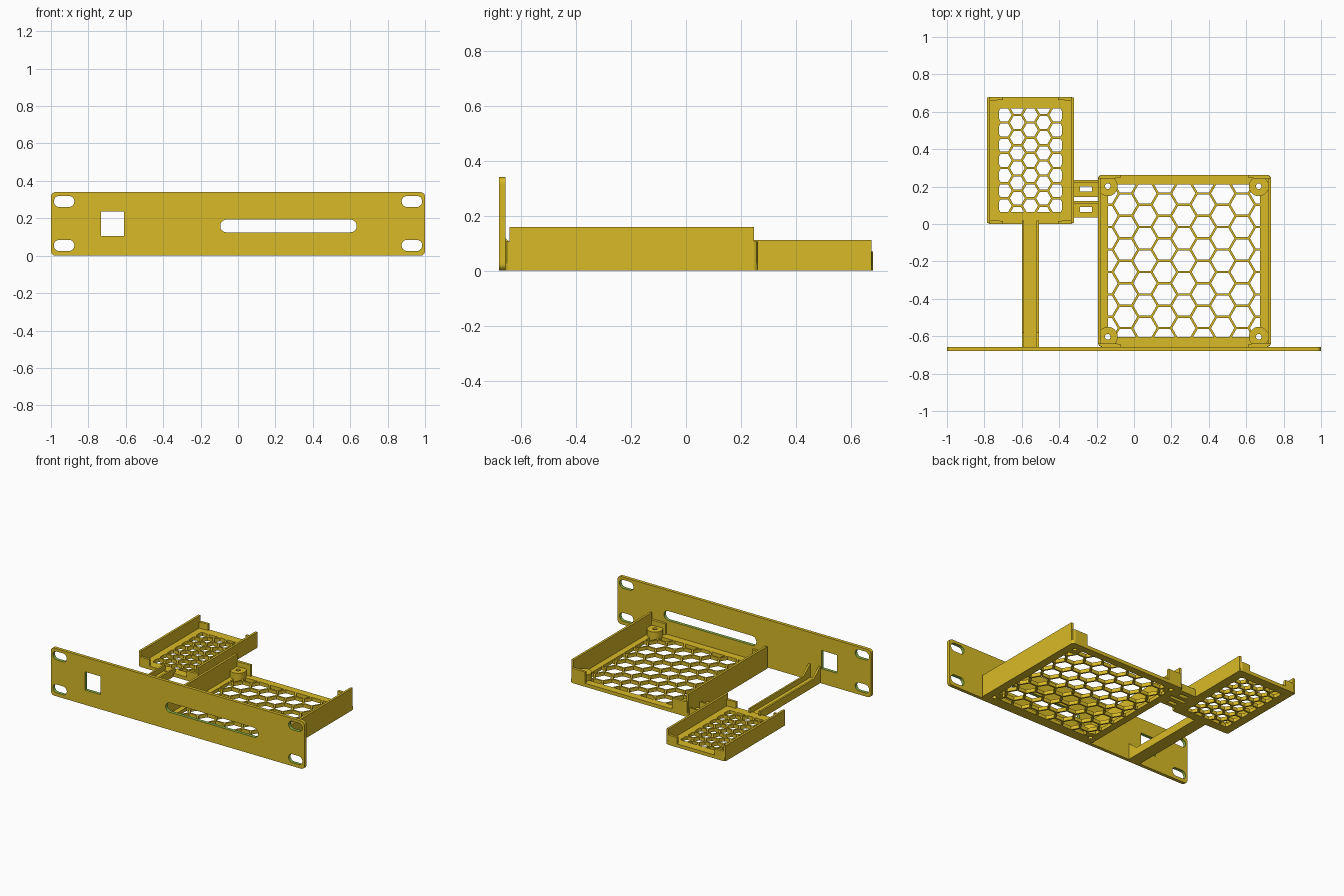
import bpy, bmesh, math
from mathutils import Matrix

if "Cube" in bpy.data.objects:
    bpy.data.objects.remove(bpy.data.objects["Cube"])

gold = bpy.data.materials.new("gold plastic")
gold.diffuse_color = (0.69, 0.495, 0.02, 1)
gold.use_nodes = True
gold.node_tree.nodes["Principled BSDF"].inputs["Base Color"].default_value = gold.diffuse_color
green = bpy.data.materials.new("green cut edge")
green.diffuse_color = (0.25, 0.44, 0.06, 1)
green.use_nodes = True
green.node_tree.nodes["Principled BSDF"].inputs["Base Color"].default_value = green.diffuse_color


def prism(name, outlines, lo, hi, upright=False):
    """Extrude closed 2D outlines along z, or along y when upright (outline in x, z)."""
    bm = bmesh.new()
    for pts in outlines:
        low = [bm.verts.new((a, lo, b) if upright else (a, b, lo)) for a, b in pts]
        top = [bm.verts.new((a, hi, b) if upright else (a, b, hi)) for a, b in pts]
        bm.faces.new(low)
        bm.faces.new(top)
        for i in range(len(pts)):
            j = (i + 1) % len(pts)
            bm.faces.new((low[i], low[j], top[j], top[i]))
    bmesh.ops.recalc_face_normals(bm, faces=bm.faces)
    me = bpy.data.meshes.new(name)
    bm.to_mesh(me)
    bm.free()
    me.materials.append(gold)
    ob = bpy.data.objects.new(name, me)
    bpy.context.collection.objects.link(ob)
    return ob


def rounded(x0, x1, y0, y1, r=0.0, n=6):
    if r == 0:
        return [(x0, y0), (x1, y0), (x1, y1), (x0, y1)]
    pts = []
    for k, (cx, cy) in enumerate([(x1 - r, y1 - r), (x0 + r, y1 - r), (x0 + r, y0 + r), (x1 - r, y0 + r)]):
        for i in range(n + 1):
            a = math.pi / 2 * (k + i / n)
            pts.append((cx + r * math.cos(a), cy + r * math.sin(a)))
    return pts


def circle(x, y, r, n=24):
    return [(x + r * math.cos(2 * math.pi * i / n), y + r * math.sin(2 * math.pi * i / n)) for i in range(n)]


def clip(pts, x0, x1, y0, y1):
    """Trim a convex outline to a rectangle."""
    for axis, lim, s in ((0, x0, 1), (0, x1, -1), (1, y0, 1), (1, y1, -1)):
        out = []
        for i, p in enumerate(pts):
            q = pts[(i + 1) % len(pts)]
            dp, dq = s * (p[axis] - lim), s * (q[axis] - lim)
            if dp >= 0:
                out.append(p)
            if dp * dq < 0:
                t = dp / (dp - dq)
                out.append((p[0] + t * (q[0] - p[0]), p[1] + t * (q[1] - p[1])))
        pts = out
    return pts


def honeycomb(area, start, pitch, web):
    """Flat-topped hexagons clipped to an opening."""
    cells = []
    r = (pitch - web) / math.sqrt(3)
    for i in range(-12, 13):
        for j in range(-12, 13):
            cx = start[0] + i * pitch * math.sqrt(3) / 2
            cy = start[1] + (j + 0.5 * (i % 2)) * pitch
            c = clip(circle(cx, cy, r, 6), *area)
            if len(c) > 2 and max(p[0] for p in c) - min(p[0] for p in c) > 0.004 \
                    and max(p[1] for p in c) - min(p[1] for p in c) > 0.004:
                cells.append(c)
    return cells


def cut(ob, cutter, edge=None):
    """Subtract the cutter; the new inner faces can take their own colour."""
    if edge:
        ob.data.materials.append(edge)
        cutter.data.materials.append(edge)
        for f in cutter.data.polygons:
            f.material_index = 1
    m = ob.modifiers.new("cut", 'BOOLEAN')
    m.operation, m.solver, m.object = 'DIFFERENCE', 'EXACT', cutter
    cutter.hide_render = True
    cutter.hide_viewport = True


# Front panel with ear slots, square port and long window
panel = prism("front_panel", [rounded(-1, 1, 0, 0.34, 0.025)], -0.68, -0.657, True)
slots = [rounded(s * 0.93 - 0.055, s * 0.93 + 0.055, z - 0.03, z + 0.03, 0.0299) for s in (-1, 1) for z in (0.055, 0.29)]
slots += [rounded(-0.732, -0.61, 0.105, 0.235), rounded(-0.095, 0.635, 0.125, 0.193, 0.0339)]
cut(panel, prism("panel_cutter", slots, -0.75, -0.6, True), green)


def tray(name, x0, x1, y0, y1, wall_h, lip_h, lip, ends, opening, pitch, web, holes=()):
    floor = prism(name + "_floor", [rounded(x0, x1, y0, y1, 0.02)], 0, 0.025)
    centre = ((opening[0] + opening[1]) / 2, (opening[2] + opening[3]) / 2)
    cut(floor, prism(name + "_mesh_cutter", honeycomb(opening, centre, pitch, web), -0.1, 0.2))
    if holes:
        cut(floor, prism(name + "_hole_cutter", [circle(x, y, 0.0155) for x, y in holes], -0.1, 0.2))
    t = 0.016
    # Side walls
    for side, a in (("left", x0), ("right", x1 - t)):
        prism(f"{name}_{side}_wall", [rounded(a, a + t, y0 + ends, y1 - ends)], 0, wall_h)
    # Corner lips that hold the device in place
    for i, (xa, s) in enumerate(((x0, 1), (x1, -1))):
        for j, (ya, u) in enumerate(((y0, 1), (y1, -1))):
            pts = [(0, 0.02), (0.006, 0.006), (0.02, 0), (lip, 0), (lip, 0.016), (0, 0.022)]
            prism(f"{name}_lip_{i}{j}", [[(xa + s * p, ya + u * q) for p, q in pts]], 0, lip_h)


posts = [(x, y) for x in (-0.14, 0.667) for y in (-0.603, 0.202)]
tray("large_tray", -0.192, 0.732, -0.657, 0.262, 0.158, 0.105, 0.12, 0.015,
     (-0.14, 0.673, -0.603, 0.21), 0.12, 0.012, posts)
tray("small_tray", -0.785, -0.32, 0.0, 0.68, 0.111, 0.07, 0.085, 0.005,
     (-0.722, -0.385, 0.063, 0.617), 0.081, 0.012)

# Screw posts on the large tray
for i, (x, y) in enumerate(posts):
    post = prism(f"screw_post_{i}", [circle(x, y, 0.053, 32)], 0.001, 0.07)
    cut(post, prism(f"post_cutter_{i}", [circle(x, y, 0.015)], -0.1, 0.2))

# Support arm with side ribs that rise towards the panel
prism("arm_floor", [rounded(-0.6, -0.508, -0.66, 0.01)], 0, 0.02)
for i, x in enumerate((-0.6, -0.521)):
    rib = prism(f"arm_rib_{i}", [[(-0.66, 0), (0.02, 0), (0.02, 0.055), (-0.58, 0.055), (-0.66, 0.12)]], x, x + 0.013, True)
    rib.data.transform(Matrix(((0, 1, 0, 0), (1, 0, 0, 0), (0, 0, 1, 0), (0, 0, 0, 1))))
    rib.data.flip_normals()

# Slotted bridges between the trays, each with a raised rear rib
for i, (y0, y1) in enumerate(((0.035, 0.122), (0.145, 0.235))):
    bridge = prism(f"bridge_{i}", [rounded(-0.325, -0.185, y0, y1)], 0, 0.025)
    ym = y0 + 0.042
    cut(bridge, prism(f"bridge_cutter_{i}", [rounded(-0.29, -0.225, ym - 0.013, ym + 0.013)], -0.1, 0.2))
    prism(f"bridge_rib_{i}", [rounded(-0.325, -0.185, y1 - 0.013, y1)], 0, 0.055)
